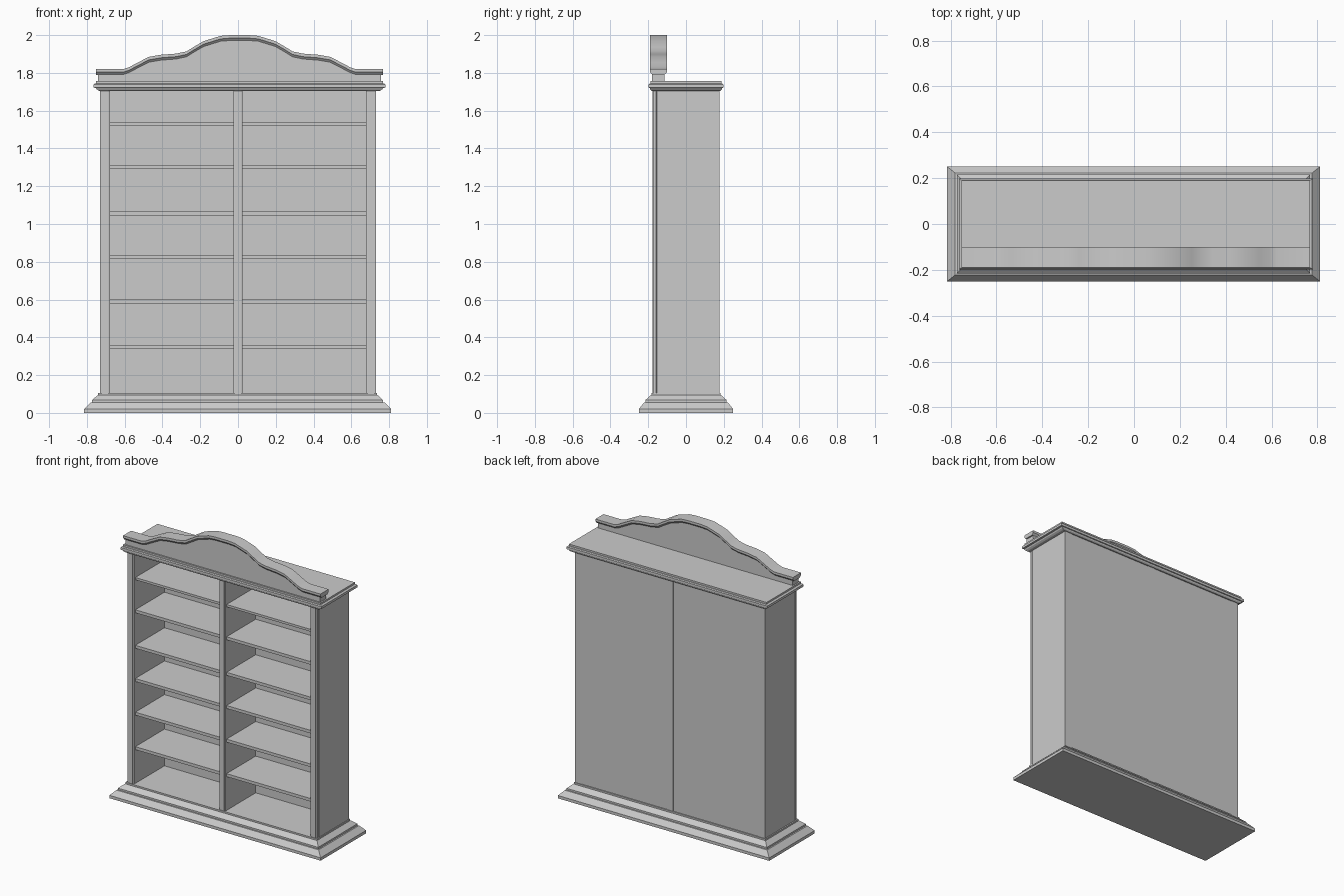
import bpy, bmesh

if "Cube" in bpy.data.objects:
    bpy.data.objects.remove(bpy.data.objects["Cube"])


def finish(name, bm, smooth=False):
    bmesh.ops.recalc_face_normals(bm, faces=bm.faces)
    me = bpy.data.meshes.new(name)
    bm.to_mesh(me)
    bm.free()
    ob = bpy.data.objects.new(name, me)
    bpy.context.collection.objects.link(ob)
    if smooth:
        bpy.context.view_layer.objects.active = ob
        ob.select_set(True)
        bpy.ops.object.shade_smooth_by_angle(angle=0.5)
        ob.select_set(False)
    return ob


def loft(name, rings, smooth=False):
    """Skin equal-length closed rings and cap both ends."""
    bm = bmesh.new()
    rows = [[bm.verts.new(p) for p in r] for r in rings]
    n = len(rows[0])
    for a, b in zip(rows, rows[1:]):
        for i in range(n):
            j = (i + 1) % n
            bm.faces.new((a[i], a[j], b[j], b[i]))
    bm.faces.new(rows[0])
    bm.faces.new(rows[-1])
    return finish(name, bm, smooth)


def rect(cx, hx, hy, z):
    return [(cx - hx, -hy, z), (cx + hx, -hy, z), (cx + hx, hy, z), (cx - hx, hy, z)]


def box(name, x0, x1, y0, y1, z0, z1):
    r = [(x0, y0), (x1, y0), (x1, y1), (x0, y1)]
    return loft(name, [[(x, y, z) for x, y in r] for z in (z0, z1)])


def post(name, outline, z0, z1):
    return loft(name, [[(x, y, z) for x, y in outline] for z in (z0, z1)])


# Stepped base moulding: half width, half depth, height
base = [(.813, .25, 0), (.813, .25, .02), (.778, .222, .055), (.770, .215, .056),
        (.770, .215, .068), (.742, .187, .093), (.738, .182, .094), (.738, .182, .105)]
loft("base_moulding", [rect(-.002, *b) for b in base])

# Cornice moulding and top board
cornice = [(.743, .182, 1.705), (.755, .19, 1.712), (.760, .192, 1.72), (.772, .198, 1.722),
           (.772, .198, 1.738), (.765, .193, 1.744), (.760, .189, 1.745), (.760, .189, 1.757)]
loft("cornice", [rect(.008, *c) for c in cornice])

Z0, Z1 = .104, 1.707
# Sides with a grooved front stile, and matching back stiles
for s, tag in ((-1, "left"), (1, "right")):
    outline = [(.731, .177), (.731, -.154), (.727, -.156), (.731, -.158), (.731, -.172),
               (.720, -.172), (.720, -.177), (.687, -.177), (.687, -.172), (.678, -.170),
               (.678, .177)]
    post(tag + "_side", [(s * x, y) for x, y in outline], Z0, Z1)
    # Back panel and shelves of this bay
    a, b = sorted((s * .022, s * .68))
    box(tag + "_back_panel", a, b, .160, .174, Z0, Z1)
    for i, z in enumerate((.35, .59, .824, 1.055, 1.302, 1.529)):
        t = .008 if i == 5 else .0105
        box(f"{tag}_shelf_{i + 1}", a, b, -.160, .165, z - t, z + t)

# Central divider with grooved front
half = [(.024, -.170), (.017, -.172), (.017, -.177)]
post("centre_divider", [(.024, .177)] + half + [(-x, y) for x, y in reversed(half)]
     + [(-.024, .177)], Z0, Z1)

# Curved crest: half outline, mirrored about its middle
pts = [(.76, 1.82), (.615, 1.82), (.585, 1.83), (.54, 1.854), (.48, 1.885), (.415, 1.896),
       (.335, 1.902), (.28, 1.914), (.245, 1.936), (.19, 1.968), (.10, 1.996), (.05, 2.0)]
curve = [(-x, z) for x, z in pts] + [(x, z) for x, z in reversed(pts)]
CX = .008
panel = []
for x, z in curve:
    x = max(-.75, min(.75, x)) + CX
    panel.append([(x, -.179, 1.75), (x, -.113, 1.75), (x, -.113, z - .01), (x, -.179, z - .01)])
loft("crest_panel", panel, True)

# Moulded rim following the crest outline
section = [(-.178, -.030), (-.182, -.024), (-.190, -.016), (-.190, 0),
           (-.101, 0), (-.101, -.016), (-.114, -.030)]
loft("crest_rim", [[(x + CX, y, z + dz) for y, dz in section] for x, z in curve], True)
